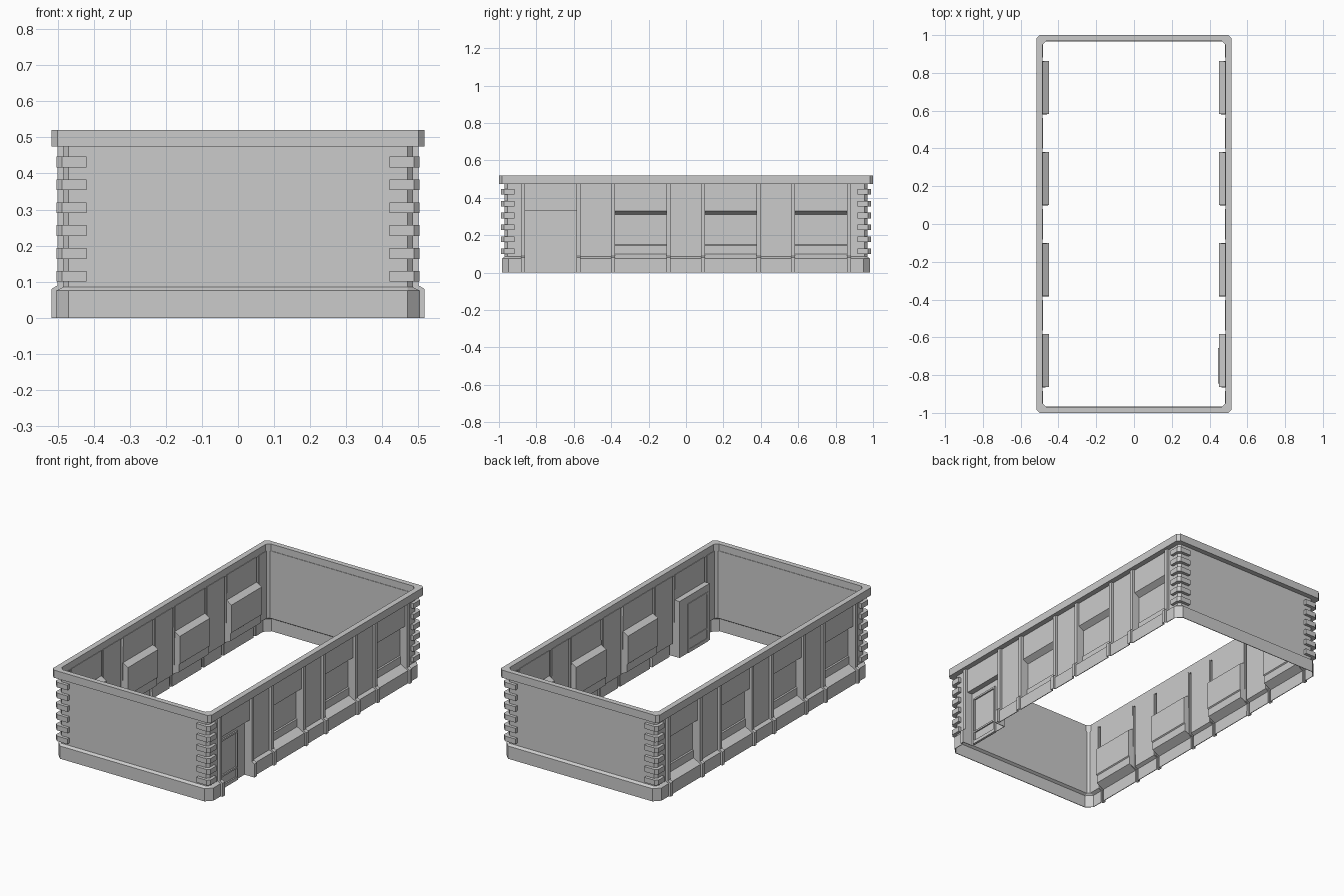
import bpy, bmesh
from mathutils import Vector

if "Cube" in bpy.data.objects:
    bpy.data.objects.remove(bpy.data.objects["Cube"])

grey = bpy.data.materials.new("plain grey")
grey.diffuse_color = (0.6, 0.6, 0.6, 1)
grey.use_nodes = True
grey.node_tree.nodes["Principled BSDF"].inputs["Base Color"].default_value = grey.diffuse_color
THICK = 0.004


def finish(name, faces, shell_out=None):
    """Make an object from polygons; shell_out is the outward side of a thin sheet."""
    bm = bmesh.new()
    for f in faces:
        bm.faces.new([bm.verts.new(p) for p in f])
    bmesh.ops.remove_doubles(bm, verts=bm.verts, dist=1e-5)
    bmesh.ops.recalc_face_normals(bm, faces=bm.faces)
    if shell_out:
        total = sum((f.normal * f.calc_area() for f in bm.faces), Vector())
        if total.dot(Vector(shell_out)) < 0:
            bmesh.ops.reverse_faces(bm, faces=bm.faces)
    me = bpy.data.meshes.new(name)
    bm.to_mesh(me)
    bm.free()
    me.materials.append(grey)
    ob = bpy.data.objects.new(name, me)
    bpy.context.collection.objects.link(ob)
    if shell_out:
        m = ob.modifiers.new("thickness", 'SOLIDIFY')
        m.thickness, m.offset = THICK, -1
    return ob


def loft(rings, closed):
    n = len(rings[0])
    return [[a[i], a[(i + 1) % n], b[(i + 1) % n], b[i]]
            for a, b in zip(rings, rings[1:]) for i in range(n if closed else n - 1)]


def strip(name, side, profile, y0, y1, cap=None):
    """Wall sheet of constant (x, z) profile from y0 to y1, with end caps."""
    rings = [[(side * x, y, z) for x, z in profile] for y in (y0, y1)]
    faces = loft(rings, False)
    if cap:
        faces += [[(side * x, y, z) for x, z in cap] for y in (y0, y1)]
    return finish(name, faces, (side, 0, 0))


def prism(name, outline, z0, z1):
    lo, hi = ([(x, y, z) for x, y in outline] for z in (z0, z1))
    return finish(name, loft([lo, hi], True) + [lo, hi])


def octagon(hx, hy, c, z):
    q = [(hx, hy - c), (hx - c, hy)]
    pts = q + [(-x, y) for x, y in q[::-1]]
    pts += [(-x, -y) for x, y in pts]
    return [(x, y, z) for x, y in pts]


# Profiles of the long sides, top to bottom
WALL = [(.485, .48), (.485, .085), (.505, .075), (.505, 0)]
PILASTER = [(.5, .48), (.5, .09), (.517, .08), (.517, 0)]
NICHE = [(.485, .48), (.485, .33), (.452, .31), (.452, .15), (.458, .145),
         (.458, .1), (.505, .075), (.505, 0)]
DOORWAY = [(.485, .48), (.485, .33), (.452, .33), (.452, 0)]
BAYS, HALF, PW = (-.723, -.242, .24, .722), .138, .022

for side in (1, -1):
    edge = -.9
    for c in BAYS:
        # Plain wall between bays
        strip("wall_pier", side, WALL, edge, c - HALF - PW)
        for y in (c - HALF - PW, c + HALF):
            strip("pilaster", side, PILASTER, y, y + PW, PILASTER + WALL[::-1])
        if side == 1 and c == BAYS[0]:
            strip("doorway", side, DOORWAY, c - HALF, c + HALF,
                  DOORWAY[1:] + WALL[:0:-1])
        else:
            strip("window_niche", side, NICHE, c - HALF, c + HALF,
                  NICHE[1:6] + [(.485, .085)])
        edge = c + HALF + PW
    strip("wall_pier", side, WALL, edge, .9)

# End walls wrapping around the chamfered corners
for s in (1, -1):
    rings = []
    for hx, hy, z in ((.485, .97, .48), (.485, .97, .085), (.505, .985, .075), (.505, .985, 0)):
        k = hx - .47
        q = [(hx, .9), (hx, hy - k), (.47, hy)]
        rings.append([(x, s * y, z) for x, y in q + [(-x, y) for x, y in q[::-1]]])
    finish("end_wall", loft(rings, False), (0, s, 0))

# Corner quoins
QUOIN = [(.42, .968), (.42, .988), (.488, .988), (.503, .973), (.503, .917),
         (.483, .917), (.483, .953), (.468, .968)]
for sx in (1, -1):
    for sy in (1, -1):
        for i in range(6):
            z = .1 + i * .0634
            prism("quoin", [(sx * x, sy * y) for x, y in QUOIN], z, z + .03)

# Top band
finish("top_band", loft([octagon(.517, 1, .017, .475), octagon(.517, 1, .017, .52),
                         octagon(.484, .969, .02, .52), octagon(.484, .969, .02, .475),
                         octagon(.517, 1, .017, .475)], True))

# Door frame: two stiles and three rails around recessed panels
for y0, y1, z0, z1 in ((-.845, -.834, 0, .29), (-.668, -.657, 0, .29),
                       (-.834, -.668, .28, .29), (-.834, -.668, .07, .08),
                       (-.834, -.668, 0, .02)):
    prism("door_frame", [(.446, y0), (.46, y0), (.46, y1), (.446, y1)], z0, z1)
